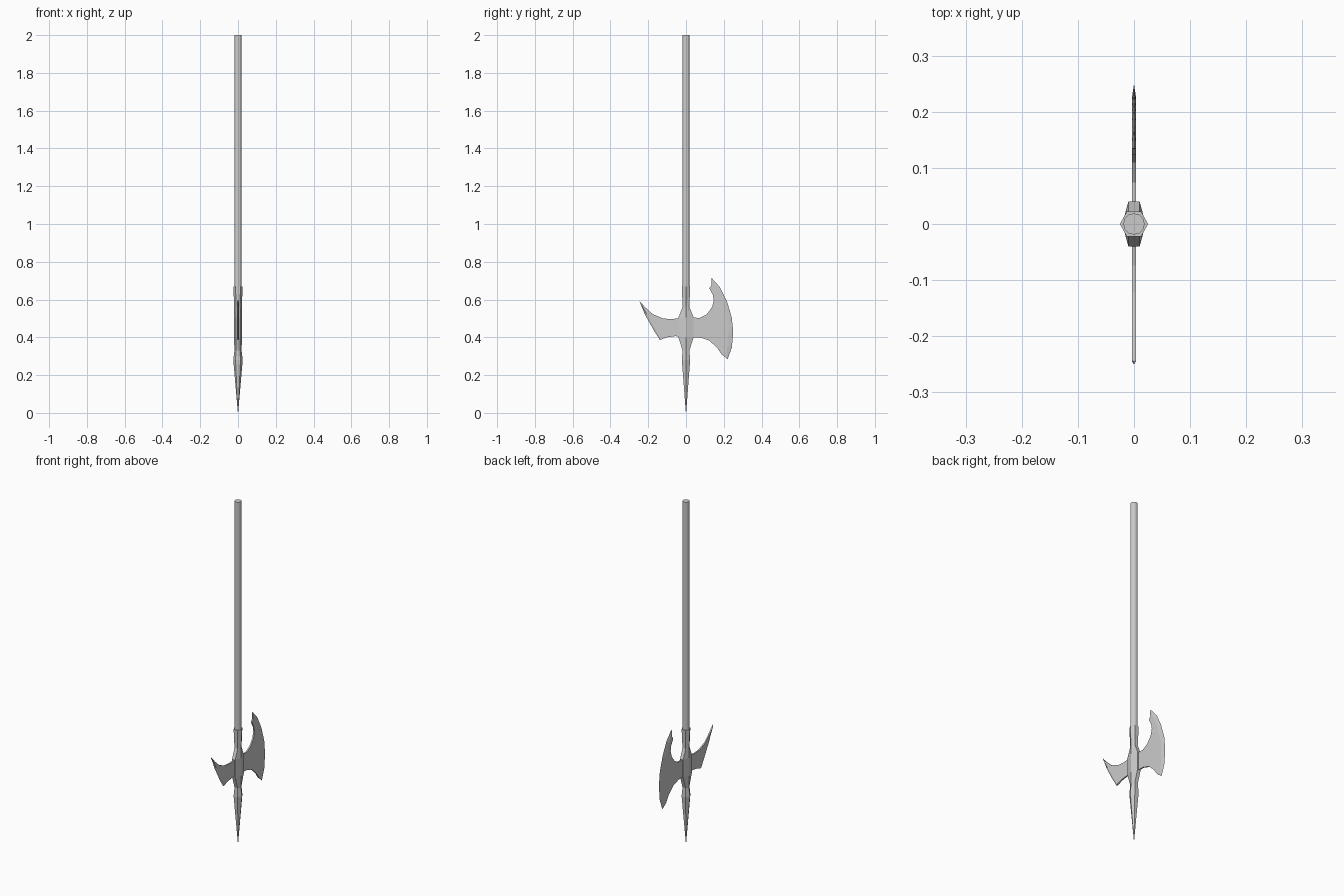
import bpy, bmesh
from math import sin, cos, pi

if "Cube" in bpy.data.objects:
    bpy.data.objects.remove(bpy.data.objects["Cube"])


def make_object(name, bm):
    bmesh.ops.recalc_face_normals(bm, faces=bm.faces[:])
    mesh = bpy.data.meshes.new(name)
    bm.to_mesh(mesh)
    bm.free()
    obj = bpy.data.objects.new(name, mesh)
    bpy.context.collection.objects.link(obj)
    return obj


def loft(name, rings):
    """Skin a stack of closed rings and cap both ends."""
    bm = bmesh.new()
    rows = [[bm.verts.new(p) for p in ring] for ring in rings]
    n = len(rows[0])
    for a, b in zip(rows, rows[1:]):
        for i in range(n):
            j = (i + 1) % n
            bm.faces.new((a[i], a[j], b[j], b[i]))
    bm.faces.new(rows[0])
    bm.faces.new(rows[-1])
    bmesh.ops.remove_doubles(bm, verts=bm.verts[:], dist=1e-5)
    return make_object(name, bm)


def circle(r, z, sides=12):
    return [(r * cos(2 * pi * i / sides), r * sin(2 * pi * i / sides), z) for i in range(sides)]


def hexagon(z, w, d, h):
    """Hexagon with points on +-x (w), flats on +-y (depth d, half width h)."""
    return [(w, 0, z), (h, d, z), (-h, d, z), (-w, 0, z), (-h, -d, z), (h, -d, z)]


def blade(name, back, edge, ground, t=0.004):
    """Flat plate (y, z) whose 'edge' line is sharpened from the 'ground' line.
    back runs from the last edge tip round to the first one."""
    bm = bmesh.new()
    sharp = [bm.verts.new((0, y, z)) for y, z in edge]
    plates = []
    for x in (-t, t):
        b = [bm.verts.new((x, y, z)) for y, z in back]
        g = [bm.verts.new((x, y, z)) for y, z in ground]
        plates.append((b, g))
        bm.faces.new(b + g)
        # ground bevel along the cutting edge
        line = [b[-1]] + g + [b[0]]
        for i in range(len(line) - 1):
            bm.faces.new((line[i], line[i + 1], sharp[i + 1], sharp[i]))
    # rim between the two plates
    b0, b1 = plates[0][0], plates[1][0]
    for i in range(len(b0) - 1):
        bm.faces.new((b0[i], b0[i + 1], b1[i + 1], b1[i]))
    for k, s in ((0, -1), (-1, 0)):
        bm.faces.new((b0[k], b1[k], sharp[s]))
    return make_object(name, bm)


# Round shaft
loft("shaft", [circle(0.019, 0.45), circle(0.019, 2.0)])

# Six-sided socket that swells into lugs and ends in the spike
sections = [
    (0.0, 0.0008, 0.0008, 0.0004),
    (0.28, 0.025, 0.022, 0.013),
    (0.33, 0.019, 0.018, 0.010),
    (0.40, 0.021, 0.040, 0.010),
    (0.505, 0.021, 0.040, 0.010),
    (0.56, 0.020, 0.018, 0.010),
    (0.67, 0.025, 0.022, 0.013),
]
loft("socket_and_spike", [hexagon(*s) for s in sections])

# Crescent axe blade
blade("axe_blade",
      back=[(0.214, 0.29), (0.188, 0.31), (0.165, 0.345), (0.122, 0.384), (0.074, 0.40),
            (0.02, 0.40), (0.02, 0.505), (0.074, 0.503), (0.11, 0.522), (0.138, 0.56),
            (0.147, 0.596), (0.142, 0.625), (0.123, 0.66), (0.135, 0.675), (0.134, 0.707)],
      edge=[(0.135, 0.715), (0.18, 0.665), (0.217, 0.59), (0.242, 0.506), (0.25, 0.43),
            (0.243, 0.347), (0.22, 0.283)],
      ground=[(0.165, 0.65), (0.195, 0.58), (0.216, 0.50), (0.223, 0.43), (0.219, 0.355)])

# Curved back fluke
blade("back_fluke",
      back=[(-0.245, 0.59), (-0.217, 0.56), (-0.175, 0.522), (-0.122, 0.50), (-0.074, 0.496),
            (-0.02, 0.505), (-0.02, 0.405), (-0.06, 0.406), (-0.10, 0.40), (-0.133, 0.388)],
      edge=[(-0.138, 0.385), (-0.175, 0.445), (-0.217, 0.52), (-0.25, 0.60)],
      ground=[(-0.165, 0.448), (-0.208, 0.522)])
